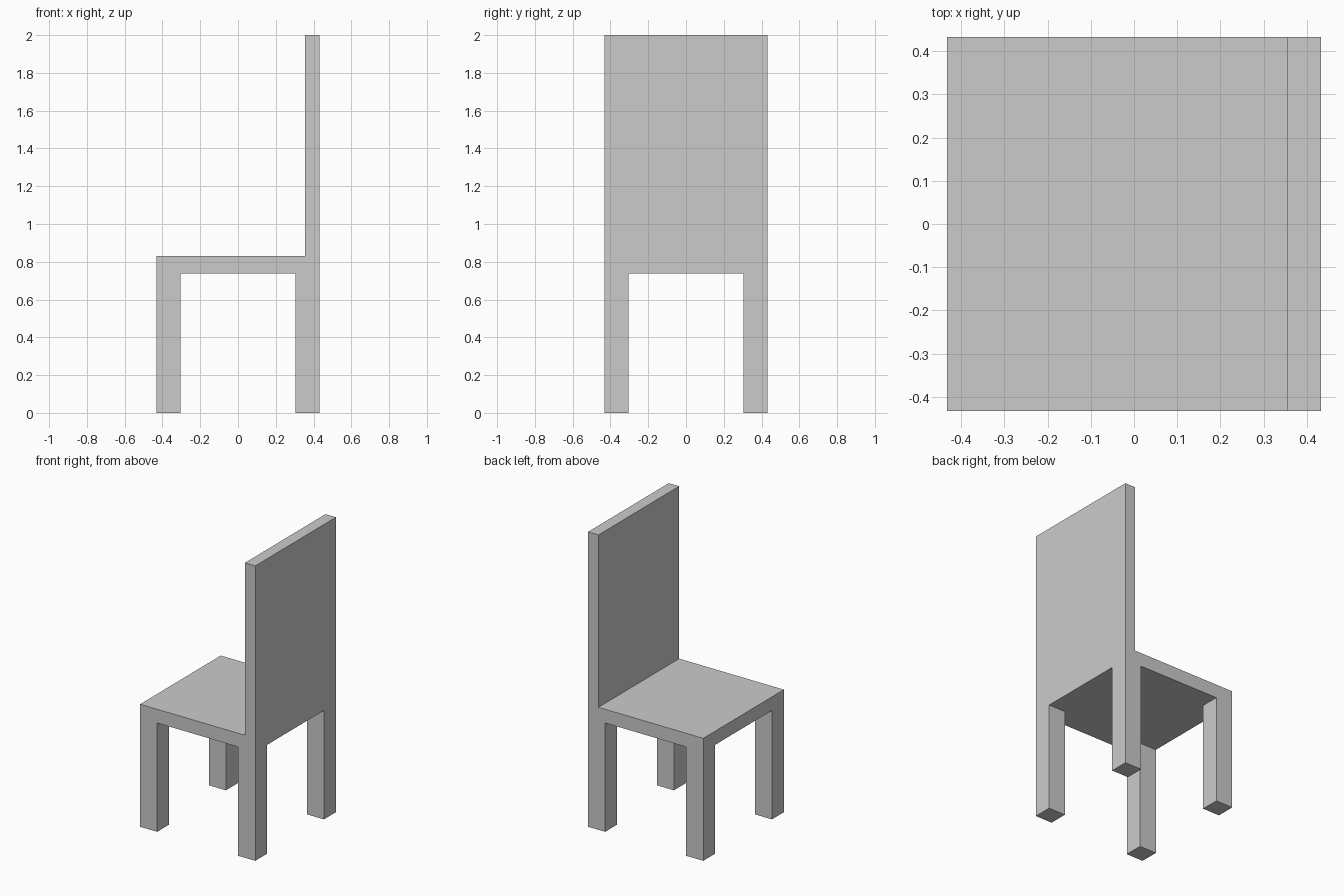
import bpy, bmesh

if "Cube" in bpy.data.objects:
    bpy.data.objects.remove(bpy.data.objects["Cube"])

HALF = 0.432         # half width and half depth of the chair
BACK_X = 0.354       # inner face of the backrest
SEAT_LOW, SEAT_TOP, HEIGHT = 0.738, 0.831, 2.0
LEG = 0.128          # square leg thickness


def finish(bm, name):
    bmesh.ops.recalc_face_normals(bm, faces=bm.faces[:])
    mesh = bpy.data.meshes.new(name)
    bm.to_mesh(mesh)
    bm.free()
    obj = bpy.data.objects.new(name, mesh)
    bpy.context.collection.objects.link(obj)
    return obj


def box(name, center, size):
    bm = bmesh.new()
    bmesh.ops.create_cube(bm, size=1)
    for v in bm.verts:
        v.co = [c + p * s for c, p, s in zip(center, v.co, size)]
    return finish(bm, name)


# Seat and backrest: one continuous L-shaped profile extruded across the depth
profile = [(-HALF, SEAT_LOW), (HALF, SEAT_LOW), (HALF, SEAT_TOP), (HALF, HEIGHT),
           (BACK_X, HEIGHT), (BACK_X, SEAT_TOP), (-HALF, SEAT_TOP)]
bm = bmesh.new()
side = bm.faces.new([bm.verts.new((x, -HALF, z)) for x, z in profile])
ext = bmesh.ops.extrude_face_region(bm, geom=[side], use_keep_orig=True)
bmesh.ops.translate(bm, vec=(0, 2 * HALF, 0),
                    verts=[g for g in ext["geom"] if isinstance(g, bmesh.types.BMVert)])
finish(bm, "seat_and_backrest")

# Four legs flush with the seat corners
offset = HALF - LEG / 2
for x_name, sx in (("seat_front", -1), ("backrest", 1)):
    for y_name, sy in (("near", -1), ("far", 1)):
        box(f"{x_name}_{y_name}_leg", (sx * offset, sy * offset, SEAT_LOW / 2),
            (LEG, LEG, SEAT_LOW))
